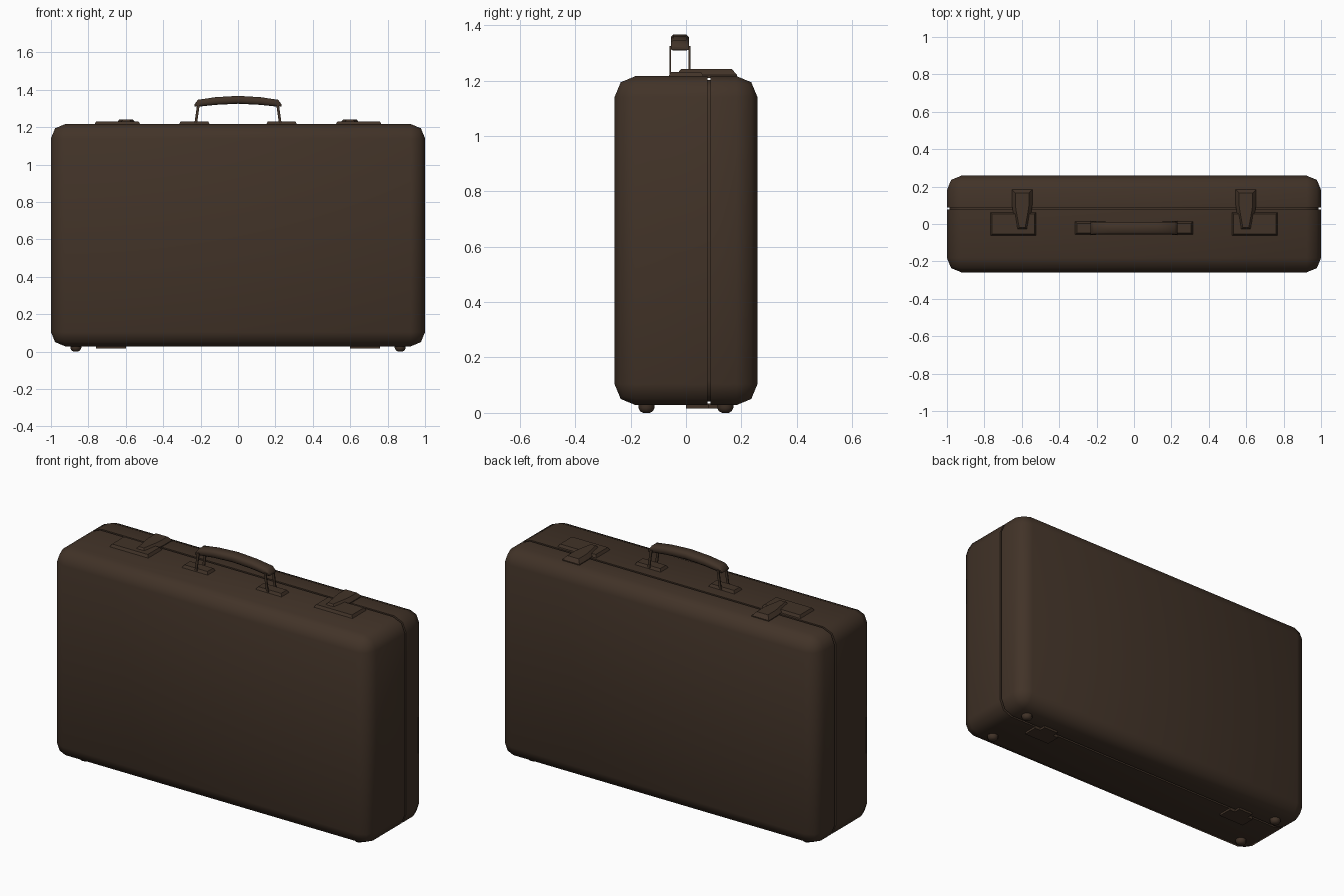
import bpy, bmesh, math
from mathutils import Vector

if "Cube" in bpy.data.objects:
    bpy.data.objects.remove(bpy.data.objects["Cube"])

brown = bpy.data.materials.new("dark_brown")
brown.diffuse_color = (0.054, 0.033, 0.021, 1)
brown.use_nodes = True
brown.node_tree.nodes["Principled BSDF"].inputs["Base Color"].default_value = brown.diffuse_color


def finish(bm, name, angle=30):
    bmesh.ops.recalc_face_normals(bm, faces=bm.faces)
    me = bpy.data.meshes.new(name)
    bm.to_mesh(me)
    bm.free()
    me.materials.append(brown)
    ob = bpy.data.objects.new(name, me)
    bpy.context.collection.objects.link(ob)
    bpy.ops.object.select_all(action='DESELECT')
    ob.select_set(True)
    bpy.context.view_layer.objects.active = ob
    bpy.ops.object.shade_smooth_by_angle(angle=math.radians(angle))
    return ob


def loft(rings, name, angle=30):
    """Closed solid through rings of equal point count."""
    bm = bmesh.new()
    vs = [[bm.verts.new(p) for p in r] for r in rings]
    n = len(vs[0])
    for a, b in zip(vs, vs[1:]):
        for i in range(n):
            bm.faces.new((a[i], a[(i + 1) % n], b[(i + 1) % n], b[i]))
    bm.faces.new(vs[0])
    bm.faces.new(vs[-1])
    return finish(bm, name, angle)


def rect(x0, x1, y0, y1, z):
    return [(x0, y0, z), (x1, y0, z), (x1, y1, z), (x0, y1, z)]


def plate(name, x0, x1, y0, y1, z0, z1, slope=0.0):
    """Plate with sloped rim."""
    return loft([rect(x0, x1, y0, y1, z0),
                 rect(x0 + slope, x1 - slope, y0 + slope, y1 - slope, z1)], name)


# Case body: rounded box with a seam groove around it
Z0, Z1, SEAM = 0.028, 1.216, 0.083
bm = bmesh.new()
bmesh.ops.create_cube(bm, size=1)
for v in bm.verts:
    v.co = Vector((v.co.x * 2, v.co.y * 0.516, v.co.z * (Z1 - Z0) + (Z0 + Z1) / 2))
bmesh.ops.bevel(bm, geom=bm.edges[:], offset=0.076, segments=2, profile=0.5, affect='EDGES')
for dy in (-0.006, -0.005, 0.005, 0.006):
    bmesh.ops.bisect_plane(bm, geom=bm.verts[:] + bm.edges[:] + bm.faces[:], dist=1e-5,
                           plane_co=(0, SEAM + dy, 0), plane_no=(0, 1, 0))
zc = (Z0 + Z1) / 2
depth = 0.014
for v in bm.verts:
    if abs(v.co.y - SEAM) < 0.0055:
        v.co.x *= 1 - depth
        v.co.z = zc + (v.co.z - zc) * (1 - depth / (Z1 - zc))
finish(bm, "case_body", 50)

# Handle grip: arched, chamfered cross-section
half = [(0.232, 1.310, 1.322), (0.215, 1.309, 1.346), (0.12, 1.319, 1.360), (0, 1.325, 1.367)]
stations = [(-x, a, b) for x, a, b in half] + [(x, a, b) for x, a, b in half[-2::-1]]
YH, W = -0.022, 0.033
rings = []
for x, lo, hi in stations:
    c = (hi - lo) * 0.25
    rings.append([(x, YH - W, lo + c), (x, YH - W + c, lo), (x, YH + W - c, lo), (x, YH + W, lo + c),
                  (x, YH + W, hi - c), (x, YH + W - c, hi), (x, YH - W + c, hi), (x, YH - W, hi - c)])
loft(rings, "handle_grip", 50)

for s, side in ((-1, "left"), (1, "right")):
    # Handle straps and mounting plates
    for k, e in ((-1, "front"), (1, "back")):
        y = YH + k * 0.0345
        loft([[(s * (x + dx), y + dy, z) for dx, dy in
               ((-0.007, -0.003), (0.007, -0.003), (0.007, 0.003), (-0.007, 0.003))]
              for x, z in ((0.226, 1.22), (0.211, 1.325))], f"handle_strap_{side}_{e}")
    c = s * 0.233
    plate(f"handle_mount_{side}", c - 0.085, c + 0.085, YH - 0.038, YH + 0.038, 1.21, 1.231, 0.012)

    # Latch plate and tapered latch bar across the seam
    c = s * 0.645
    plate(f"latch_plate_{side}", c - 0.125, c + 0.125, -0.066, 0.066, 1.21, 1.231, 0.012)
    c = s * 0.598

    def outline(z, m):
        return [(c - 0.034 + m, -0.036 + m, z), (c + 0.034 - m, -0.036 + m, z),
                (c + 0.05 - m, 0.07, z), (c + 0.054 - m, 0.10, z), (c + 0.054 - m, 0.184 - m, z),
                (c - 0.054 + m, 0.184 - m, z), (c - 0.054 + m, 0.10, z), (c - 0.05 + m, 0.07, z)]
    loft([outline(1.21, 0), outline(1.22, 0), outline(1.241, 0.018)], f"latch_bar_{side}")

    # Hinges under the case
    c = s * 0.68
    plate(f"hinge_plate_{side}", c - 0.08, c + 0.08, 0.0, SEAM, 0.016, 0.034)
    plate(f"hinge_tab_{side}", c - 0.045, c + 0.045, SEAM, 0.12, 0.016, 0.034)

    # Feet
    for y, e in ((-0.143, "front"), (0.142, "back")):
        rings = [[(s * 0.867 + r * math.cos(a * math.pi / 6), y + r * math.sin(a * math.pi / 6), z)
                  for a in range(12)]
                 for r, z in ((0.029, 0.034), (0.029, 0.018), (0.023, 0.006), (0.012, 0.0))]
        loft(rings, f"foot_{side}_{e}", 50)
